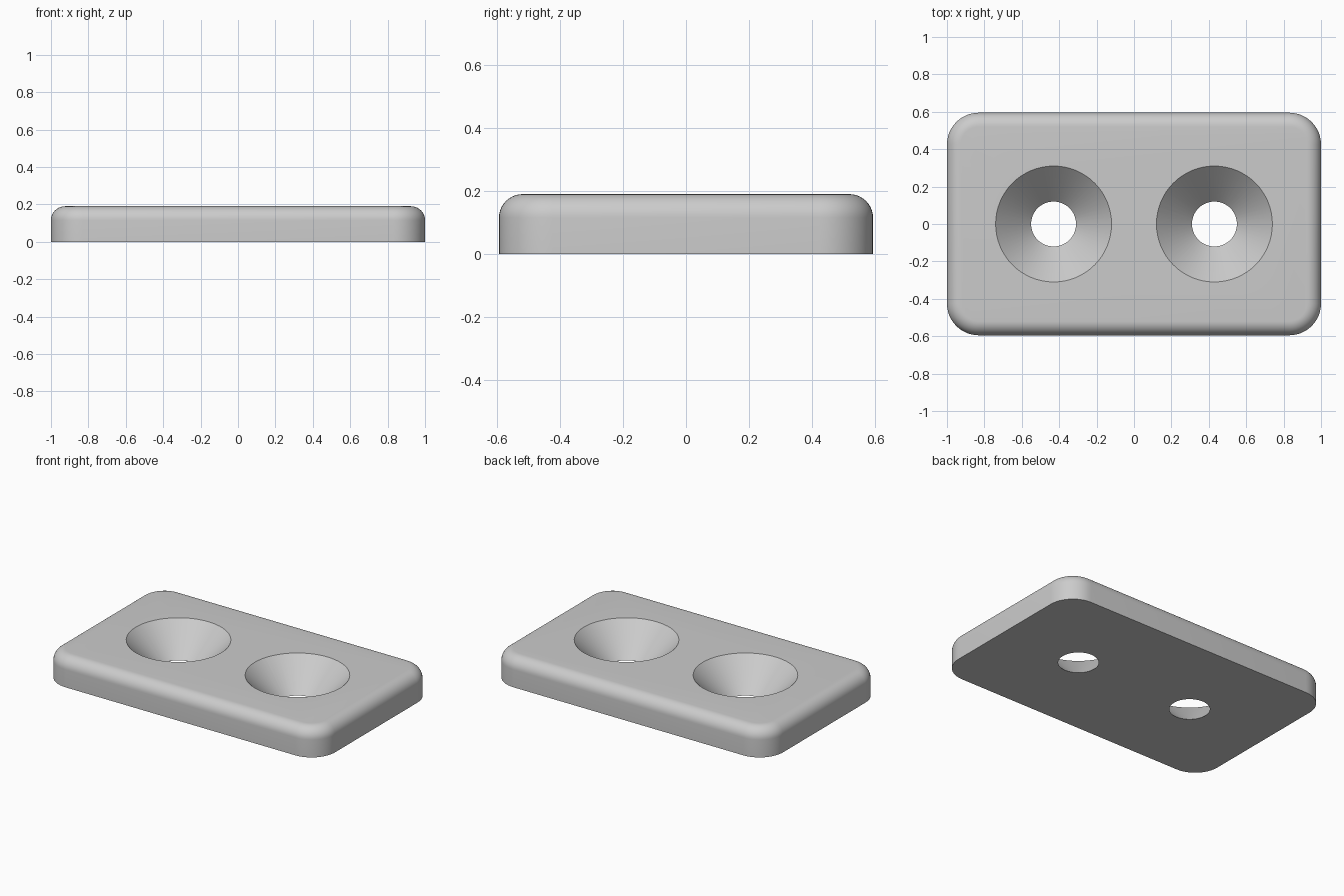
import bpy, bmesh
from math import sin, cos, pi, radians

if "Cube" in bpy.data.objects:
    bpy.data.objects.remove(bpy.data.objects["Cube"])

HALF_X, HALF_Y, HEIGHT = 1.0, 0.595, 0.19
CORNER, FILLET = 0.17, 0.075
HOLE_X, HOLE_R = 0.43, 0.12

grey = bpy.data.materials.new("light grey")
grey.diffuse_color = (0.6, 0.6, 0.6, 1)
grey.use_nodes = True
grey.node_tree.nodes["Principled BSDF"].inputs["Base Color"].default_value = grey.diffuse_color


def make_object(name, bm):
    bmesh.ops.recalc_face_normals(bm, faces=bm.faces)
    mesh = bpy.data.meshes.new(name)
    bm.to_mesh(mesh)
    bm.free()
    mesh.materials.append(grey)
    obj = bpy.data.objects.new(name, mesh)
    bpy.context.collection.objects.link(obj)
    return obj


def outline(inset, steps=12):
    """Rounded rectangle, moved inwards by inset."""
    r = CORNER - inset
    points = []
    for k, (sx, sy) in enumerate([(1, 1), (-1, 1), (-1, -1), (1, -1)]):
        for i in range(steps + 1):
            a = (k + i / steps) * pi / 2
            points.append((sx * (HALF_X - CORNER) + r * cos(a),
                           sy * (HALF_Y - CORNER) + r * sin(a)))
    return points


# Plate: straight sides, then a quarter-round fillet up to the top
profile = [(0, 0)]
for i in range(11):
    a = i / 10 * pi / 2
    profile.append((FILLET * (1 - cos(a)), HEIGHT - FILLET * (1 - sin(a))))

bm = bmesh.new()
rings = [[bm.verts.new((x, y, z)) for x, y in outline(inset)] for inset, z in profile]
n = len(rings[0])
for low, high in zip(rings, rings[1:]):
    for i in range(n):
        j = (i + 1) % n
        bm.faces.new((low[i], low[j], high[j], high[i]))
bm.faces.new(rings[0][::-1])
bm.faces.new(rings[-1])
plate = make_object("plate", bm)

# Two countersunk holes, 45 degree cones through the whole thickness
bpy.context.view_layer.objects.active = plate
plate.select_set(True)
for side in (-1, 1):
    bm = bmesh.new()
    margin = 0.02
    bmesh.ops.create_cone(bm, cap_ends=True, segments=64,
                          radius1=HOLE_R - margin,
                          radius2=HOLE_R + HEIGHT + margin,
                          depth=HEIGHT + 2 * margin)
    bmesh.ops.translate(bm, verts=bm.verts, vec=(side * HOLE_X, 0, HEIGHT / 2))
    cutter = make_object("hole_cutter", bm)
    cutter.hide_render = True
    cut = plate.modifiers.new("countersunk hole", 'BOOLEAN')
    cut.operation = 'DIFFERENCE'
    cut.solver = 'EXACT'
    cut.object = cutter
    bpy.ops.object.modifier_apply(modifier=cut.name)
    bpy.data.objects.remove(cutter)

bpy.ops.object.shade_smooth_by_angle(angle=radians(30))
